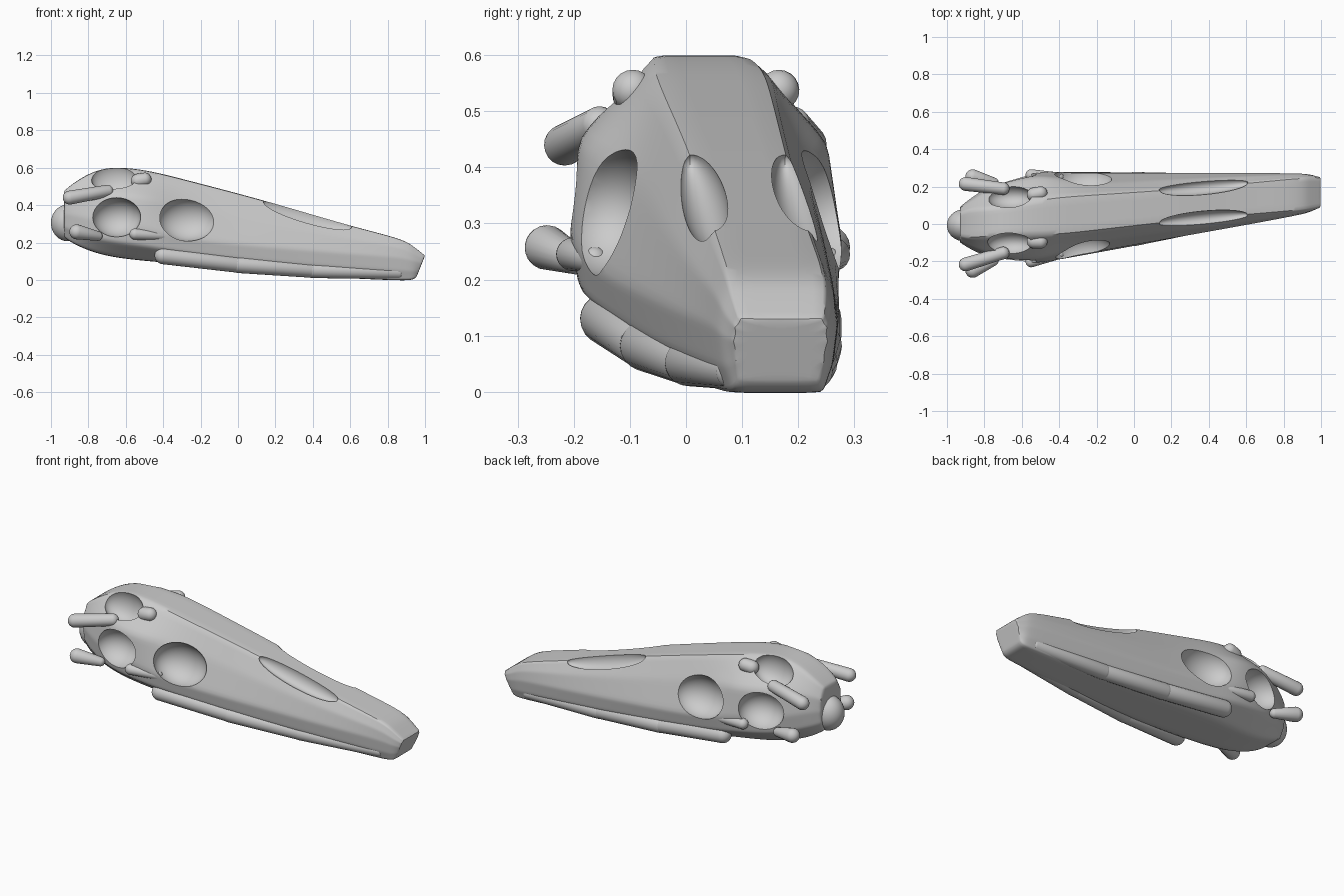
import bpy
import bmesh
import math
from mathutils import Matrix, Vector

cube = bpy.data.objects.get("Cube")
if cube:
    bpy.data.objects.remove(cube, do_unlink=True)

bone = bpy.data.materials.new("grey bone")
bone.use_nodes = True
color = (0.6, 0.6, 0.6, 1)
bone.diffuse_color = color
bone.node_tree.nodes["Principled BSDF"].inputs["Base Color"].default_value = color


def at(x, side, z):
    """Place a point relative to the skewed long axis of the skull."""
    return Vector((x, 0.08 + 0.09 * x + side, z))


def make_object(name, bm):
    bmesh.ops.recalc_face_normals(bm, faces=bm.faces[:])
    mesh = bpy.data.meshes.new(name)
    bm.to_mesh(mesh)
    bm.free()
    mesh.materials.append(bone)
    obj = bpy.data.objects.new(name, mesh)
    bpy.context.collection.objects.link(obj)
    return obj


def smooth(obj, angle=40):
    bpy.ops.object.select_all(action="DESELECT")
    obj.select_set(True)
    bpy.context.view_layer.objects.active = obj
    bpy.ops.object.shade_smooth_by_angle(angle=math.radians(angle))


def ellipsoid(name, center, radii, pitch=0, yaw=0):
    bm = bmesh.new()
    matrix = (Matrix.Translation(center) @ Matrix.Rotation(yaw, 4, "Z")
              @ Matrix.Rotation(pitch, 4, "Y") @ Matrix.Diagonal((*radii, 1)))
    bmesh.ops.create_uvsphere(bm, u_segments=40, v_segments=24, radius=1, matrix=matrix)
    return make_object(name, bm)


def rod(name, start, end, radius, tip):
    """Round-ended rod, tapering toward its end."""
    axis = end - start
    bm = bmesh.new()
    bmesh.ops.create_uvsphere(bm, u_segments=20, v_segments=12, radius=1)
    for v in bm.verts:
        front = v.co.z > 0.01
        v.co *= tip if front else radius
        if front:
            v.co.z += axis.length
    bmesh.ops.transform(bm, verts=bm.verts[:], matrix=Matrix.Translation(start)
                        @ axis.to_track_quat("Z", "Y").to_matrix().to_4x4())
    smooth(make_object(name, bm), 60)


# Stations: x, then (half width, z) of the top, shoulder, widest line and bottom
stations = [
    (-0.93, (0.06, 0.475), (0.09, 0.42), (0.095, 0.35), (0.06, 0.23)),
    (-0.88, (0.08, 0.52), (0.12, 0.44), (0.135, 0.35), (0.08, 0.19)),
    (-0.72, (0.07, 0.615), (0.205, 0.465), (0.222, 0.31), (0.10, 0.125)),
    (-0.48, (0.098, 0.587), (0.235, 0.44), (0.25, 0.28), (0.12, 0.10)),
    (-0.30, (0.10, 0.54), (0.155, 0.41), (0.22, 0.22), (0.13, 0.085)),
    (0.15, (0.086, 0.424), (0.142, 0.31), (0.18, 0.18), (0.13, 0.033)),
    (0.60, (0.085, 0.287), (0.122, 0.22), (0.14, 0.14), (0.10, 0.008)),
    (0.88, (0.088, 0.22), (0.106, 0.175), (0.112, 0.12), (0.085, -0.004)),
    (0.94, (0.083, 0.178), (0.098, 0.14), (0.102, 0.10), (0.08, 0.0)),
    (1.00, (0.075, 0.13), (0.082, 0.115), (0.084, 0.09), (0.07, 0.02)),
]

# Skull body lofted from half sections, with a sloping snout tip
bm = bmesh.new()
crease = bm.edges.layers.float.new("crease_edge")
rings = []
for x, top, shoulder, wide, bottom in stations:
    lower = (wide[0] * 0.93, wide[1] * 0.45 + bottom[1] * 0.55)
    half = [top, shoulder, wide, lower, bottom]
    outline = half + [(-s, z) for s, z in reversed(half)]
    lean = 0.4 if x == 1 else 0
    rings.append([bm.verts.new(at(x - lean * (top[1] - z), s, z)) for s, z in outline])
count = len(rings[0])
for a, b in zip(rings, rings[1:]):
    for i in range(count):
        j = (i + 1) % count
        bm.faces.new((a[i], a[j], b[j], b[i]))
for ring in (rings[0], rings[-1]):
    cap = bm.faces.new(ring)
    for edge in cap.edges:
        edge[crease] = 0.85
for a, b in zip(rings, rings[1:]):
    for i in range(count):
        edge = bm.edges.get((a[i], b[i]))
        edge[crease] = 0.8 if i in (0, count - 1) else 0.5
skull = make_object("skull", bm)
subdivision = skull.modifiers.new("soften", "SUBSURF")
subdivision.levels = subdivision.render_levels = 3

# Openings carved on both sides
cutters = []
for s in (1, -1):
    cutters += [
        ellipsoid("eye_cutter", at(-0.27, s * 0.205, 0.325), (0.155, 0.11, 0.118)),
        ellipsoid("temple_cutter", at(-0.65, s * 0.22, 0.335), (0.13, 0.11, 0.105)),
        ellipsoid("upper_temple_cutter", at(-0.665, s * 0.125, 0.545), (0.12, 0.068, 0.095)),
        ellipsoid("nostril_cutter", at(0.37, s * 0.085, 0.345), (0.25, 0.042, 0.055),
                  pitch=0.28, yaw=0.09),
    ]
for cutter in cutters:
    cutter.hide_render = True
    cut = skull.modifiers.new("opening", "BOOLEAN")
    cut.operation = "DIFFERENCE"
    cut.solver = "EXACT"
    cut.object = cutter
bpy.context.view_layer.objects.active = skull
for name in [m.name for m in skull.modifiers]:
    bpy.ops.object.modifier_apply(modifier=name)
for cutter in cutters:
    bpy.data.objects.remove(cutter, do_unlink=True)
smooth(skull, 35)

# Rounded joint at the back of the skull
smooth(ellipsoid("neck_joint", at(-0.91, -0.005, 0.305), (0.09, 0.085, 0.098)), 60)

# Paired bars and knobs
for s, side in ((1, "left"), (-1, "right")):
    jaw = [(at(-0.40, s * 0.187, 0.13), 0.046), (at(0.0, s * 0.153, 0.082), 0.045),
           (at(0.4, s * 0.112, 0.052), 0.042), (at(0.85, s * 0.072, 0.037), 0.034)]
    for part, (a, b) in zip(("rear", "middle", "front"), zip(jaw, jaw[1:])):
        rod(f"{side}_jaw_bar_{part}", a[0], b[0], a[1], b[1])
    rod(side + "_rear_horn", at(-0.90, s * 0.215, 0.44), at(-0.70, s * 0.172, 0.475), 0.037, 0.034)
    rod(side + "_brow_knob", at(-0.535, s * 0.125, 0.53), at(-0.50, s * 0.13, 0.537), 0.038, 0.037)
    rod(side + "_cheek_flange", at(-0.55, s * 0.232, 0.245), at(-0.40, s * 0.208, 0.235), 0.03, 0.024)
    rod(side + "_hinge_knob", at(-0.862, s * 0.25, 0.257), at(-0.75, s * 0.21, 0.235), 0.04, 0.026)
